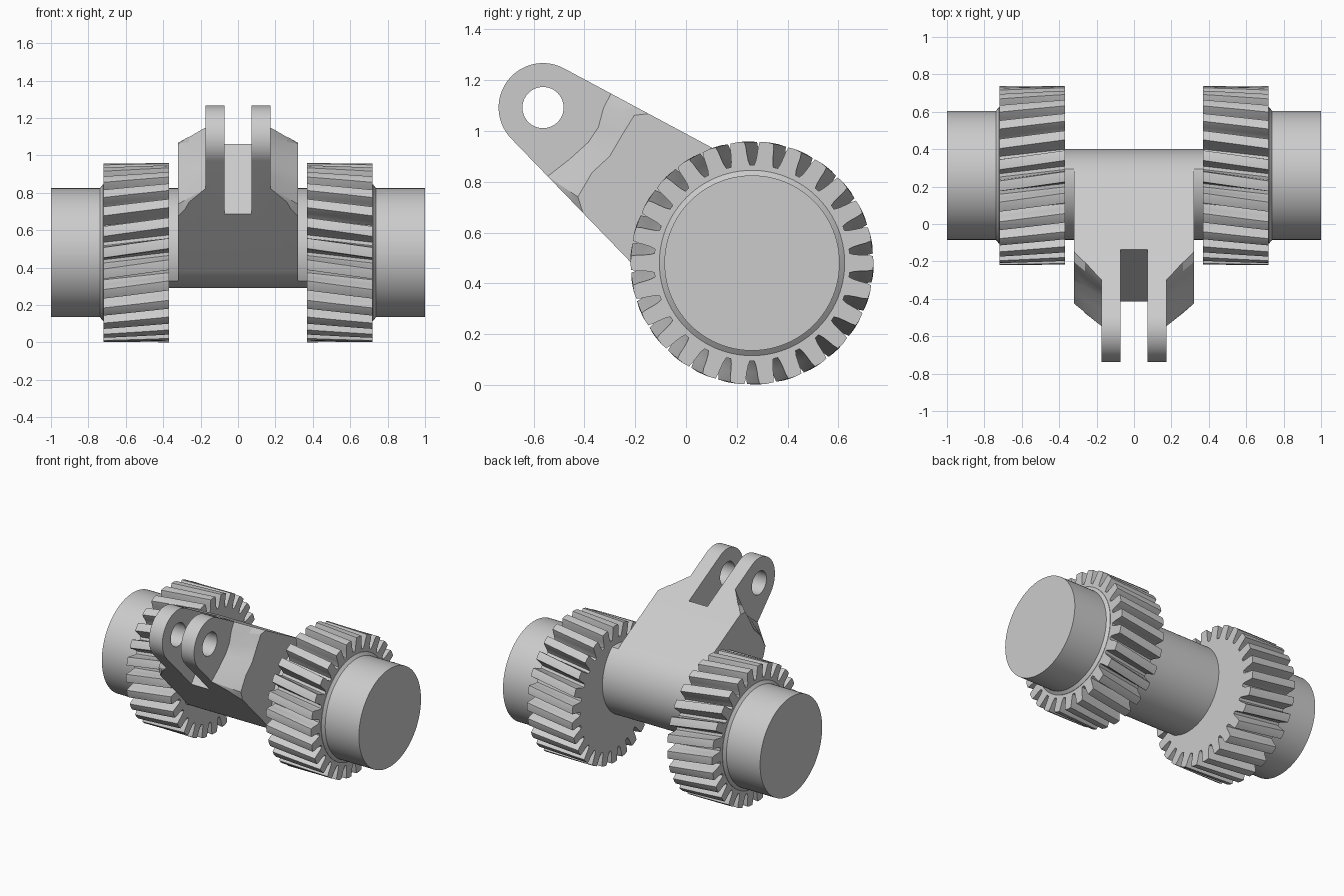
import bpy, bmesh, math
from math import sin, cos, pi, radians
from mathutils import Vector

if "Cube" in bpy.data.objects:
    bpy.data.objects.remove(bpy.data.objects["Cube"])

AXIS = Vector((0, 0.26, 0.48))      # shaft centre
TIP, TIP_R = (-0.563, 1.092), 0.175   # eye end of the arm (y, z)
BASE, BASE_R = (0.097, 0.593), 0.303  # hub end of the arm (y, z)


def loft(name, rings):
    """Solid skinned through equal-length rings of points, capped at both ends."""
    bm = bmesh.new()
    vs = [[bm.verts.new(p) for p in ring] for ring in rings]
    n = len(vs[0])
    for a, b in zip(vs, vs[1:]):
        for i in range(n):
            j = (i + 1) % n
            bm.faces.new((a[i], a[j], b[j], b[i]))
    bm.faces.new(vs[0][::-1])
    bm.faces.new(vs[-1])
    bmesh.ops.recalc_face_normals(bm, faces=bm.faces[:])
    me = bpy.data.meshes.new(name)
    bm.to_mesh(me)
    bm.free()
    ob = bpy.data.objects.new(name, me)
    bpy.context.collection.objects.link(ob)
    return ob


def prism(name, yz, x0, x1):
    return loft(name, [[(x, y, z) for y, z in yz] for x in (x0, x1)])


def circle(c, r, n=96):
    return [(c[0] + r * cos(2 * pi * i / n), c[1] + r * sin(2 * pi * i / n)) for i in range(n)]


def activate(ob):
    bpy.ops.object.select_all(action='DESELECT')
    bpy.context.view_layer.objects.active = ob
    ob.select_set(True)


def boolean(ob, cutter, op='DIFFERENCE'):
    m = ob.modifiers.new("cut", 'BOOLEAN')
    m.operation, m.solver, m.object = op, 'EXACT', cutter
    activate(ob)
    bpy.ops.object.modifier_apply(modifier="cut")
    bpy.data.objects.remove(cutter)


def smooth(ob):
    activate(ob)
    bpy.ops.object.shade_smooth_by_angle(angle=radians(25))


# Tapered arm outline: tangent hull of the two end circles
def arm_outline():
    d = Vector(TIP) - Vector(BASE)
    a = math.atan2(d.y, d.x)
    t = math.acos((BASE_R - TIP_R) / d.length)
    arc = lambda c, r, a0, a1, n: [(c[0] + r * cos(a0 + (a1 - a0) * i / n),
                                    c[1] + r * sin(a0 + (a1 - a0) * i / n)) for i in range(n + 1)]
    return arc(TIP, TIP_R, a - t, a + t, 40) + arc(BASE, BASE_R, a + t, a - t + 2 * pi, 56)


# Arm body, with its shoulders cut down to the narrow fork
arm = prism("arm", arm_outline(), -0.32, 0.32)
narrow = [(-.26, 1.26), (-.293, 1.152), (-.325, 1.09), (-.345, 1.015), (-.385, .955),
          (-.459, .888), (-.545, .821), (-.66, .73)]
wide = [(-.06, 1.10), (-.132, 1.069), (-.203, 1.061), (-.25, .985), (-.30, .90),
        (-.37, .835), (-.425, .74), (-.38, .60)]
for s in (-1, 1):
    rings = []
    for p, q in zip(narrow, wide):
        m = (p[0] * .4 + q[0] * .6, p[1] * .4 + q[1] * .6)
        far = (p[0] - .6, p[1] + .45)
        rings.append([(s * .175, *far), (s * .175, *p), (s * .262, *m),
                      (s * .321, *q), (s * .5, *q), (s * .5, *p), (s * .5, *far)])
    boolean(arm, loft("shoulder_cutter", rings))

# Fork slot and pin hole
slot = [(.02, 1.27), (-.56, .493), (-1.36, 1.09), (-.78, 1.87)]
boolean(arm, prism("slot_cutter", slot, -.072, .072))
boolean(arm, prism("hole_cutter", circle(TIP, .081, 64), -1, 1))
smooth(arm)

# Twisted gear tooth section
TEETH = 26
TOOTH = [(-5.6, .386), (-4.7, .405), (-4.2, .43), (-3.9, .455), (-3.3, .477), (0, .479),
         (3.3, .477), (3.9, .455), (4.2, .43), (4.7, .405), (5.6, .386)]


def gear_ring(x, s, twist):
    ring = []
    for k in range(TEETH):
        for da, r in TOOTH:
            a = radians(k * 360 / TEETH + da + twist)
            ring.append((s * x, AXIS.y + r * cos(a), AXIS.z + r * sin(a)))
    return ring


for s, side in ((-1, "left"), (1, "right")):
    # Helical gear
    steps = 6
    smooth(loft(side + "_gear", [gear_ring(.37 + .35 * i / steps, s, -6 * (1 - i / steps))
                                 for i in range(steps + 1)]))
    # Shaft end with chamfered collar
    prof = [(.70, .365), (.722, .365), (.738, .345), (1, .345)]
    smooth(loft(side + "_shaft_end", [[(s * x, y, z) for y, z in circle(AXIS.yz, r)]
                                      for x, r in prof]))
    # Hub spacer between arm and gear: arm outline trimmed by the shaft circle
    hub = prism(side + "_hub", arm_outline(), s * .32, s * .372)
    boolean(hub, prism("hub_cutter", circle(AXIS.yz, .345), -1, 1), 'INTERSECT')
    smooth(hub)
